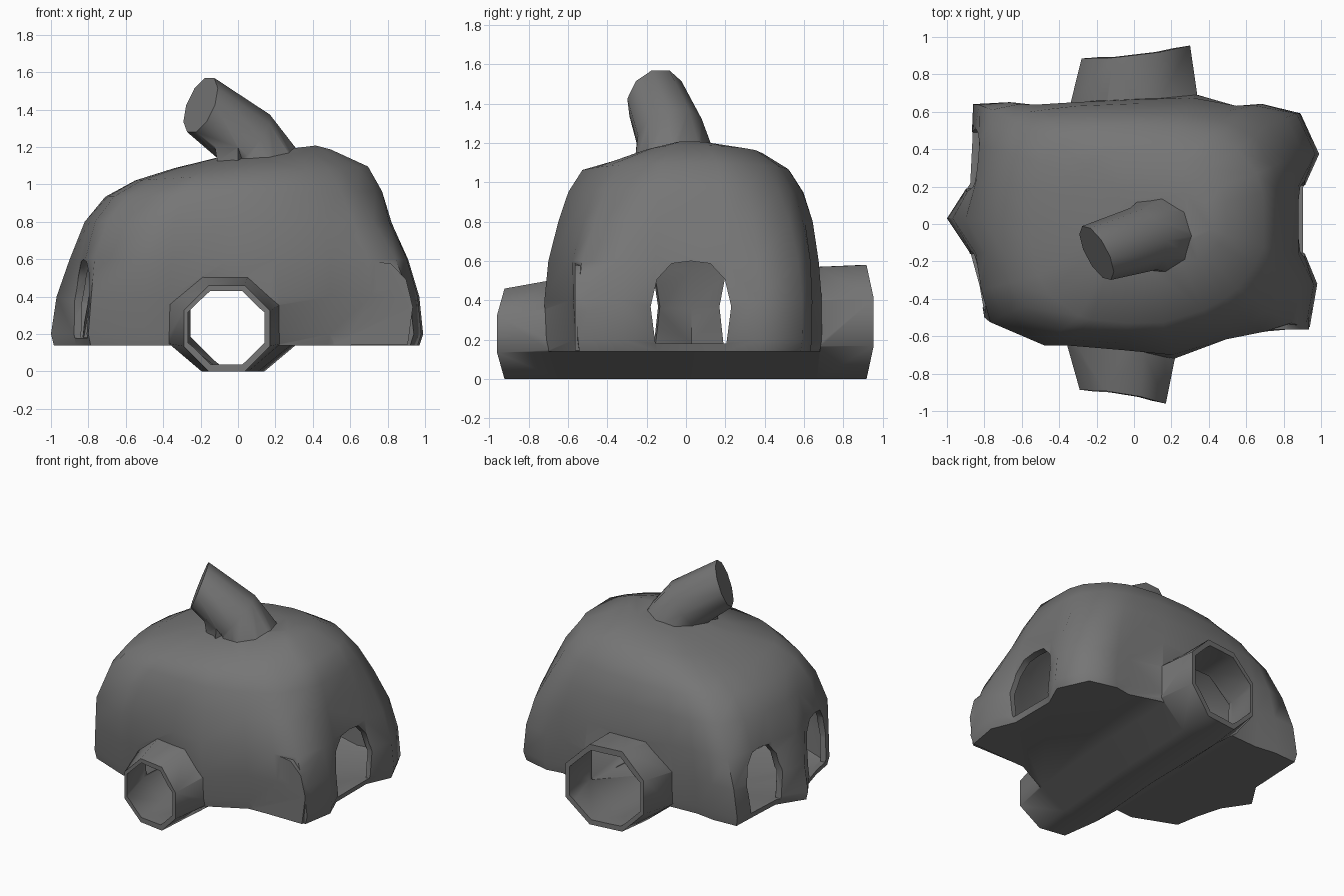
import bpy, bmesh, math
from mathutils import Vector

if "Cube" in bpy.data.objects:
    bpy.data.objects.remove(bpy.data.objects["Cube"])


def loft(name, rings):
    """Skin a stack of equal-length point rings into a closed solid."""
    bm = bmesh.new()
    vr = [[bm.verts.new(p) for p in r] for r in rings]
    n = len(rings[0])
    for a, b in zip(vr, vr[1:]):
        for i in range(n):
            j = (i + 1) % n
            bm.faces.new((a[i], a[j], b[j], b[i]))
    bm.faces.new(vr[0][::-1])
    bm.faces.new(vr[-1])
    bmesh.ops.recalc_face_normals(bm, faces=bm.faces)
    me = bpy.data.meshes.new(name)
    bm.to_mesh(me)
    bm.free()
    ob = bpy.data.objects.new(name, me)
    bpy.context.collection.objects.link(ob)
    return ob


def combine(target, tool, op):
    """Apply a boolean and discard the tool."""
    m = target.modifiers.new(op, 'BOOLEAN')
    m.object, m.operation, m.solver = tool, op, 'EXACT'
    bpy.context.view_layer.objects.active = target
    bpy.ops.object.modifier_apply(modifier=m.name)
    bpy.data.objects.remove(tool, do_unlink=True)


# Lumpy footprint with pillars beside each doorway
OUTLINE = [(.91, -.15), (.91, .2), (.99, .38), (.89, .6), (.69, .65), (.57, .63),
           (.34, .7), (0, .68), (-.35, .65), (-.53, .64), (-.68, .66), (-.86, .65),
           (-.87, .42), (-.88, .22), (-1, .03), (-.88, -.15), (-.83, -.33), (-.8, -.5),
           (-.5, -.62), (-.37, -.61), (-.05, -.66), (.22, -.71), (.49, -.57),
           (.72, -.56), (.94, -.55), (.98, -.32)]
# z, left, right, front, back, roundness, squareness, roof tilt
LEVELS = [(.14, .985, .98, .70, .69, 0, 4, 0), (.2, 1, 1, .71, .70, 0, 4, 0),
          (.4, .97, .98, .72, .70, .1, 4, 0), (.6, .90, .92, .70, .68, .5, 4.5, 0),
          (.8, .82, .84, .65, .65, .75, 3.5, 0), (.95, .71, .78, .6, .6, .9, 3, .02),
          (1.06, .55, .70, .53, .53, 1, 2.7, .06), (1.14, .34, .5, .26, .4, 1, 2.5, .12),
          (1.17, .1, .42, .12, .2, 1, 2.5, .12)]


def dome(name, inset, floor, drop):
    rings = []
    for z, l, r, f, b, rnd, e, tilt in LEVELS:
        ring = []
        for x, y in OUTLINE:
            a = max(.03, (r if x > 0 else l) - inset)
            c = max(.03, (b if y > 0 else f) - inset)
            u, v = x, y / .71
            # the front right shoulder is chamfered more than the others
            q = e - (.7 * rnd * (e - 1.9) if x > .3 and y < -.3 else 0)
            k = (abs(u) ** q + abs(v) ** q) ** (-1 / q)
            s = 1 - rnd + rnd * k
            ring.append((u * s * a, v * s * c,
                         max(floor, z - drop) + tilt * (u * s * a - .1)))
        rings.append(ring)
        floor += .005
    return loft(name, rings)


# Tunnel stations: y, skew, centre x, half width, height
STATIONS = [(-.915, -.16, -.06, .23, .46), (-.64, -.1, -.07, .3, .51),
            (0, 0, -.02, .31, .5), (.66, .05, 0, .34, .57), (.9, .12, .01, .29, .58)]


def tunnel(name, inset, extend):
    rings = []
    for y, skew, cx, w, h in STATIONS:
        ring = []
        for i in range(8):
            t = math.radians(22.5 + 45 * i)
            k = 1 / math.cos(math.radians(22.5))
            x = cx + (w - inset) * k * math.cos(t)
            end = math.copysign(1, y) if abs(y) > .8 else 0
            push = end * (extend + .03 * (1 - abs(math.sin(t))))
            z = h / 2 + (h / 2 - inset) * k * math.sin(t)
            ring.append((x, y + skew * x + push, z))
        rings.append(ring)
    return loft(name, rings)


def arch(name, centre, angle, width, depth, z0, z1):
    """Round-topped block facing along the given angle."""
    d = Vector((math.cos(angle), math.sin(angle), 0))
    s = Vector((-d.y, d.x, 0))
    prof = [(-.44, 0), (-.5, .45), (-.42, .78), (-.24, .97), (0, 1),
            (.24, .97), (.42, .78), (.5, .45), (.44, 0)]
    c = Vector((centre[0], centre[1], z0))
    return loft(name, [[c + d * e + s * (p * width) + Vector((0, 0, q * (z1 - z0)))
                        for p, q in prof] for e in (-depth, depth)])


def disc(centre, normal, radius, n=10):
    nz = Vector(normal).normalized()
    u = nz.cross(Vector((0, 0, 1))).normalized()
    v = nz.cross(u)
    return [Vector(centre) + radius * (u * math.cos(2 * math.pi * i / n)
            + v * math.sin(2 * math.pi * i / n)) for i in range(n)]


def flue(name, inset, cap):
    """Leaning chimney tube; cap shortens it below the closed end."""
    return loft(name, [disc((.15, -.05, 1.03), (-.45, -.15, .85), .23 - inset),
                       disc((.05, -.08, 1.24), (-.68, -.3, .6), .18 - inset),
                       disc((-.2 + cap, -.155 + cap * .4, 1.425 - cap * .6),
                            (-.84, -.45, .36), .163 - inset)])


# Outer mass: dome, through tunnel, closed front alcove
shelter = dome("shelter", 0, 0, 0)
combine(shelter, tunnel("tunnel_outer", 0, 0), 'UNION')
combine(shelter, arch("alcove", (.71, -.42), -math.pi / 2, .45, .145, .145, .59), 'UNION')

# Leaning chimney and the small bracket under it
combine(shelter, flue("chimney", 0, 0), 'UNION')
bracket = loft("bracket", [[(0, -.27, 1.0), (.08, -.08, 1.0), (-.06, -.06, 1.0), (-.09, -.2, 1.0)],
                           [(0, -.25, 1.21), (.08, -.08, 1.26), (-.12, -.06, 1.26), (-.13, -.21, 1.24)]])
combine(shelter, bracket, 'UNION')

# Thin-walled interior, flue, tunnel bore and three side doorways
combine(shelter, dome("cavity", .042, .176, .042), 'DIFFERENCE')
combine(shelter, flue("flue_bore", .045, .05), 'DIFFERENCE')
combine(shelter, tunnel("bore", .038, .06), 'DIFFERENCE')
for centre, angle, width in (((.92, .025), 0, .41),
                             ((-.9, .34), math.pi, .34),
                             ((-.87, -.31), math.pi + .22, .33)):
    combine(shelter, arch("doorway", centre, angle, width, .18, .18, .6), 'DIFFERENCE')

# Dark grey finish
mat = bpy.data.materials.new("dark_grey")
mat.diffuse_color = (.18, .18, .18, 1)
mat.use_nodes = True
mat.node_tree.nodes["Principled BSDF"].inputs["Base Color"].default_value = mat.diffuse_color
shelter.data.materials.clear()
shelter.data.materials.append(mat)
for p in shelter.data.polygons:
    p.material_index = 0

bpy.ops.object.select_all(action='DESELECT')
shelter.select_set(True)
bpy.context.view_layer.objects.active = shelter
bpy.ops.object.shade_smooth_by_angle(angle=math.radians(50))
